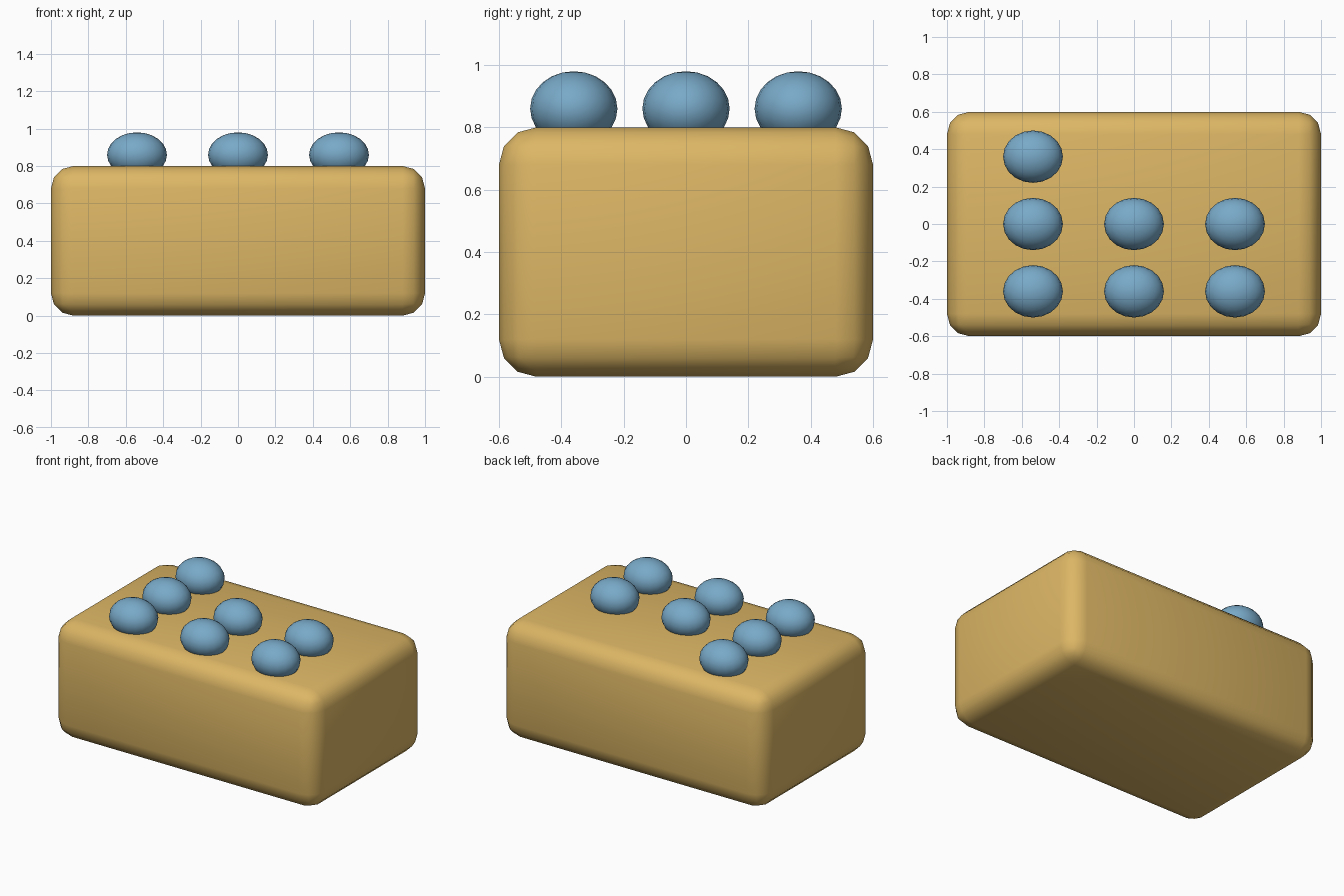
import bpy
import math

if "Cube" in bpy.data.objects:
    bpy.data.objects.remove(bpy.data.objects["Cube"])


def material(name, color):
    m = bpy.data.materials.new(name)
    m.diffuse_color = color
    m.use_nodes = True
    m.node_tree.nodes["Principled BSDF"].inputs["Base Color"].default_value = m.diffuse_color
    return m


tan = material("tan", (0.72, 0.47, 0.13, 1))
blue = material("blue", (0.19, 0.40, 0.58, 1))

# Rounded block body
bpy.ops.mesh.primitive_cube_add(size=1, location=(0, 0, 0.4))
body = bpy.context.object
body.name = "block_body"
body.scale = (2, 1.2, 0.8)
bpy.ops.object.transform_apply(location=False, rotation=False, scale=True)
bevel = body.modifiers.new("rounded_edges", 'BEVEL')
bevel.width = 0.12
bevel.segments = 3
bpy.ops.object.modifier_apply(modifier=bevel.name)
bpy.ops.object.shade_smooth_by_angle(angle=math.radians(40))
body.data.materials.append(tan)

# Domed knobs: full rows at front and middle, a single one at the back left
rows = {-0.36: (-0.54, 0, 0.54), 0: (-0.54, 0, 0.54), 0.36: (-0.54,)}
for y, columns in rows.items():
    for x in columns:
        bpy.ops.mesh.primitive_uv_sphere_add(segments=20, ring_count=12, radius=1,
                                             location=(x, y, 0.86))
        knob = bpy.context.object
        knob.name = "top_knob"
        knob.scale = (0.16, 0.14, 0.12)
        bpy.ops.object.transform_apply(location=False, rotation=False, scale=True)
        bpy.ops.object.shade_smooth()
        knob.data.materials.append(blue)
